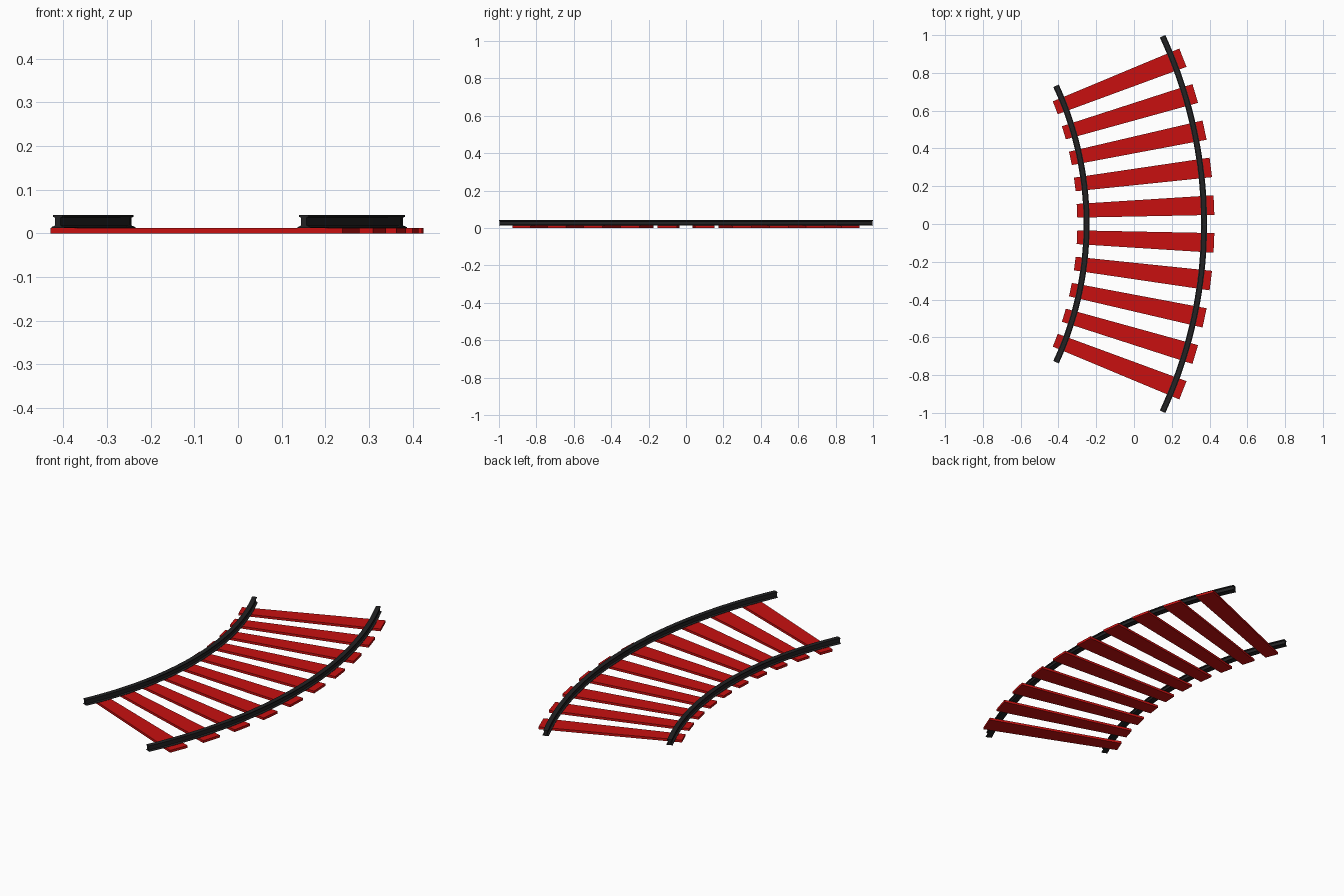
import bpy, bmesh, math

if "Cube" in bpy.data.objects:
    bpy.data.objects.remove(bpy.data.objects["Cube"])

CX = -1.985                 # centre of the curve on x
HALF = math.radians(24.95)  # half the angle swept by the rails


def material(name, rgb):
    m = bpy.data.materials.new(name)
    m.diffuse_color = (*rgb, 1)
    m.use_nodes = True
    m.node_tree.nodes["Principled BSDF"].inputs["Base Color"].default_value = m.diffuse_color
    return m


RED = material("red", (0.58, 0.005, 0.005))
BLACK = material("charcoal", (0.016, 0.016, 0.017))


def sweep(name, profile, a0, a1, steps, mat):
    """Sweep a closed (radius, z) profile around the curve centre."""
    bm = bmesh.new()
    rings = []
    for i in range(steps + 1):
        a = a0 + (a1 - a0) * i / steps
        rings.append([bm.verts.new((CX + r * math.cos(a), r * math.sin(a), z))
                      for r, z in profile])
    n = len(profile)
    for p, q in zip(rings, rings[1:]):
        for j in range(n):
            k = (j + 1) % n
            bm.faces.new((p[j], p[k], q[k], q[j]))
    bm.faces.new(rings[0])
    bm.faces.new(rings[-1])
    bmesh.ops.recalc_face_normals(bm, faces=bm.faces)
    me = bpy.data.meshes.new(name)
    bm.to_mesh(me)
    bm.free()
    me.materials.append(mat)
    ob = bpy.data.objects.new(name, me)
    bpy.context.collection.objects.link(ob)
    return ob


# Rails: wide foot, thin web, flat head
half_section = [(0.016, 0.0125), (0.016, 0.0145), (0.007, 0.018),
                (0.007, 0.036), (0.012, 0.038), (0.012, 0.0425)]
for name, radius in (("inner_rail", 1.734), ("outer_rail", 2.356)):
    section = [(radius + w, z) for w, z in half_section]
    section += [(radius - w, z) for w, z in reversed(half_section)]
    sweep(name, section, -HALF, HALF, 40, BLACK)

# Sleepers: wedge-shaped planks fanned around the curve
plank = [(1.685, 0), (2.411, 0), (2.411, 0.0127), (1.685, 0.0127)]
for i in range(10):
    mid = math.radians(4.76) * (i - 4.5)
    w = math.radians(1.235)
    sweep(f"sleeper_{i + 1}", plank, mid - w, mid + w, 1, RED)
